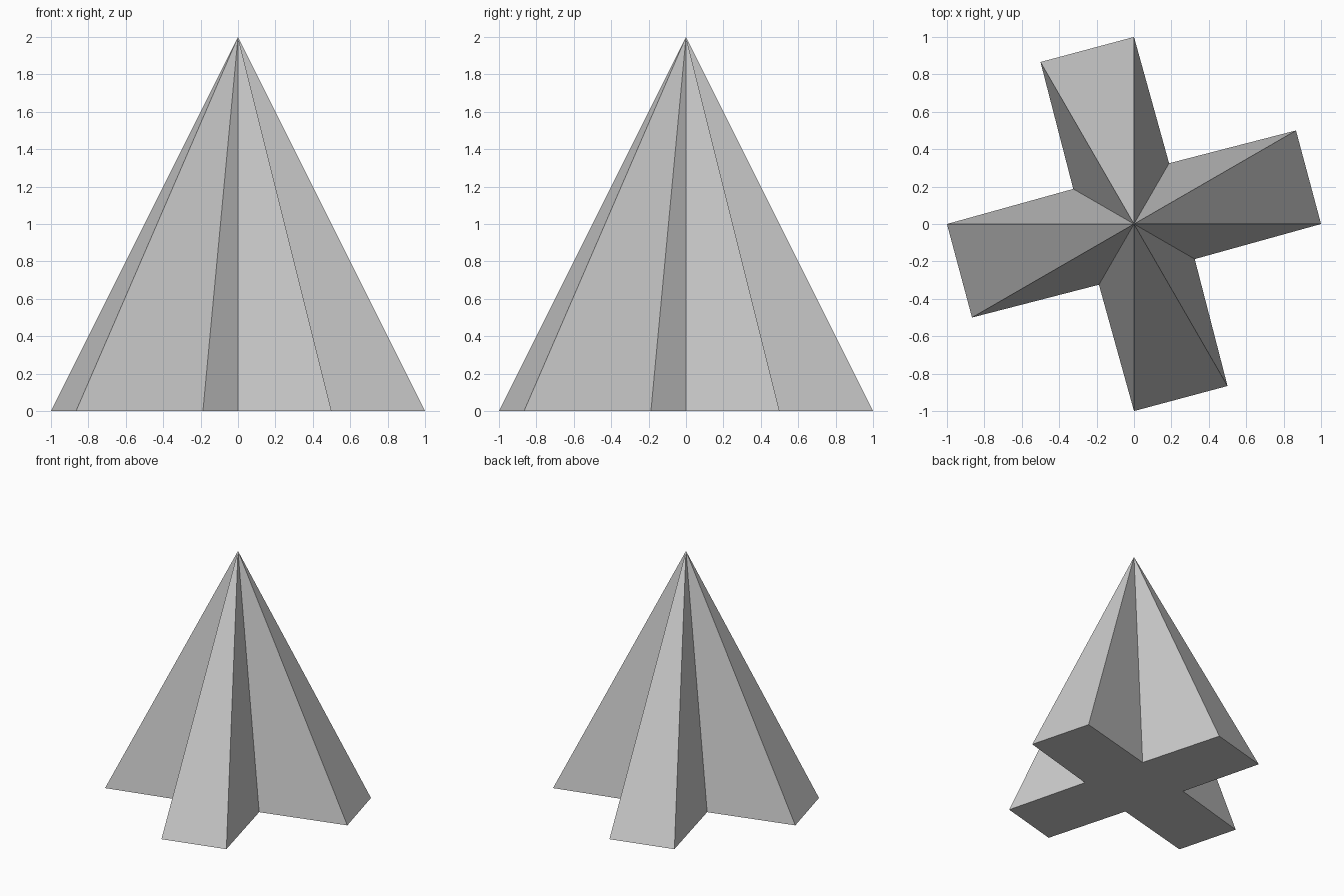
import bpy, bmesh
from math import cos, sin, radians

if "Cube" in bpy.data.objects:
    bpy.data.objects.remove(bpy.data.objects["Cube"])

ARM, NOTCH, HEIGHT = 1.0, 0.375, 2.0

bm = bmesh.new()

# Cross-shaped outline: two arm corners, then one notch, every 30 degrees
base = []
for k in range(12):
    r = NOTCH if k % 3 == 2 else ARM
    a = radians(30 * k)
    base.append(bm.verts.new((r * cos(a), r * sin(a), 0)))

# Flat underside
bm.faces.new(list(reversed(base)))

# Sloping sides meeting at the tip
tip = bm.verts.new((0, 0, HEIGHT))
for k in range(12):
    bm.faces.new((base[k], base[(k + 1) % 12], tip))

mesh = bpy.data.meshes.new("cross_pyramid")
bm.to_mesh(mesh)
bm.free()
obj = bpy.data.objects.new("cross_pyramid", mesh)
bpy.context.collection.objects.link(obj)
